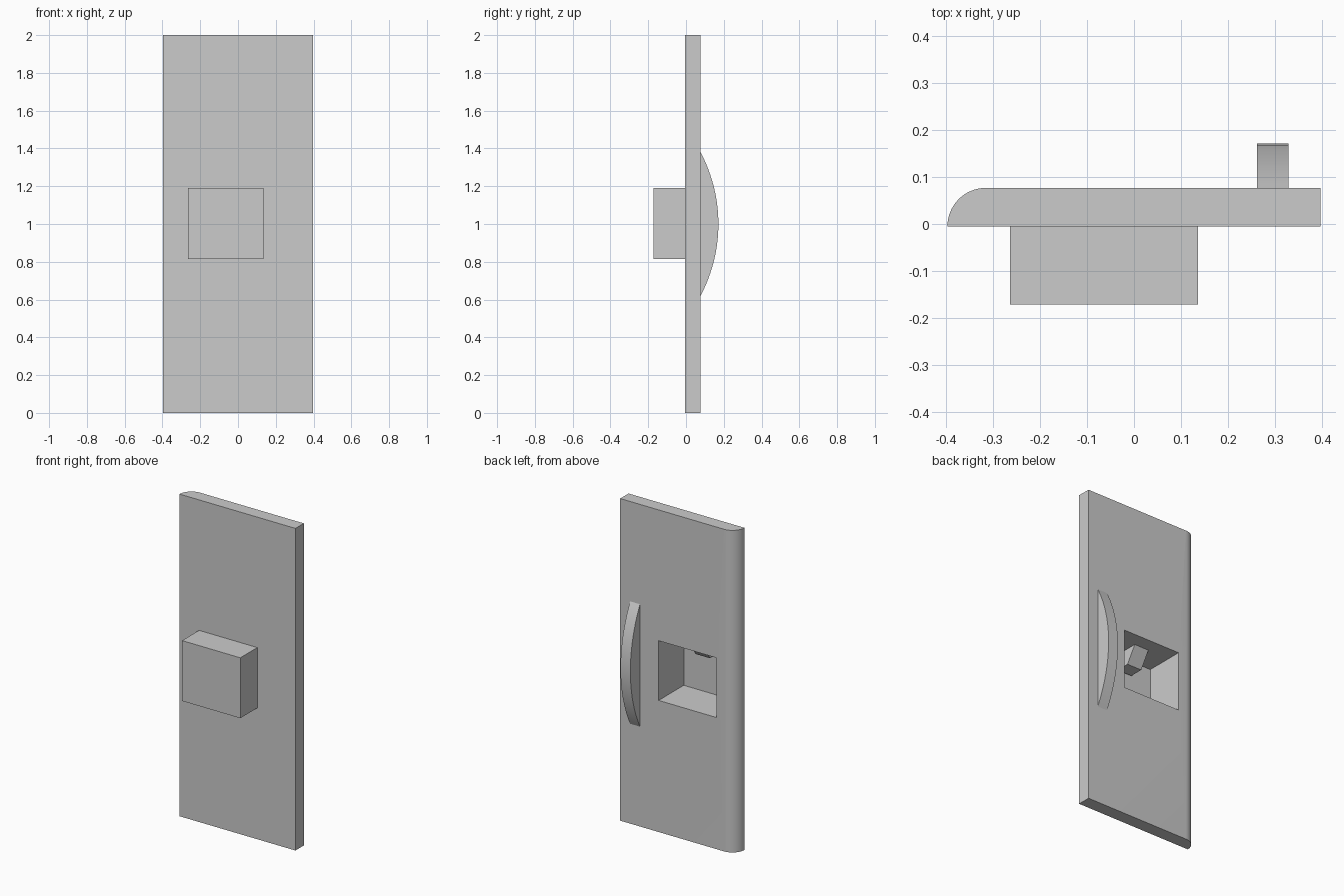
import bpy
import bmesh
import math

if "Cube" in bpy.data.objects:
    bpy.data.objects.remove(bpy.data.objects["Cube"])

# Single flat colour
grey = bpy.data.materials.new("panel_grey")
grey.use_nodes = True
GREY = (0.6, 0.6, 0.6, 1)
grey.diffuse_color = GREY
grey.node_tree.nodes["Principled BSDF"].inputs["Base Color"].default_value = GREY

# Main measurements
HALF_W, HEIGHT = 0.398, 2.0
FRONT, BACK = -0.005, 0.077
BAY_X, BAY_Y, BAY_Z = (-0.264, 0.136), (-0.1715, BACK), (0.815, 1.19)


def finish(name, bm):
    """Turn a bmesh into a named, coloured object."""
    bmesh.ops.recalc_face_normals(bm, faces=bm.faces)
    mesh = bpy.data.meshes.new(name)
    bm.to_mesh(mesh)
    bm.free()
    mesh.materials.append(grey)
    obj = bpy.data.objects.new(name, mesh)
    bpy.context.scene.collection.objects.link(obj)
    return obj


def prism(name, profile, offset):
    """Extrude a closed 3D outline along an offset."""
    bm = bmesh.new()
    face = bm.faces.new([bm.verts.new(p) for p in profile])
    ext = bmesh.ops.extrude_face_region(bm, geom=[face], use_keep_orig=True)
    verts = [v for v in ext["geom"] if isinstance(v, bmesh.types.BMVert)]
    bmesh.ops.translate(bm, verts=verts, vec=offset)
    return finish(name, bm)


def smooth(obj):
    """Smooth shading that keeps sharp edges."""
    bpy.ops.object.select_all(action="DESELECT")
    obj.select_set(True)
    bpy.context.view_layer.objects.active = obj
    bpy.ops.object.shade_smooth_by_angle(angle=math.radians(30))


def block(name, xs, ys, zs):
    outline = [(xs[0], y, z) for y, z in
               ((ys[0], zs[0]), (ys[1], zs[0]), (ys[1], zs[1]), (ys[0], zs[1]))]
    return prism(name, outline, (xs[1] - xs[0], 0, 0))


# Door panel with one rounded back edge
radius = BACK - FRONT
outline = [(HALF_W, FRONT, 0), (HALF_W, BACK, 0)]
STEPS = 16
for i in range(STEPS + 1):
    a = math.pi / 2 * (1 + i / STEPS)
    outline.append((-HALF_W + radius + radius * math.cos(a),
                    FRONT + radius * math.sin(a), 0))
panel = prism("door_panel", outline, (0, 0, HEIGHT))
smooth(panel)

# Opening through the panel
cutter = block("bay_cutter", BAY_X, (FRONT - 0.1, BACK + 0.1), BAY_Z)
cutter.hide_render = True
cutter.hide_set(True)
cutter.display_type = "WIRE"
cut = panel.modifiers.new("bay_opening", "BOOLEAN")
cut.operation = "DIFFERENCE"
cut.solver = "EXACT"
cut.object = cutter

# Thin-walled bay housing, open at the back
housing = block("bay_housing", BAY_X, BAY_Y, BAY_Z)
bm = bmesh.new()
bm.from_mesh(housing.data)
bmesh.ops.delete(bm, geom=[f for f in bm.faces if f.normal.y > 0.9], context="FACES")
bm.to_mesh(housing.data)
bm.free()
walls = housing.modifiers.new("thin_walls", "SOLIDIFY")
walls.thickness = 0.003
walls.offset = -1

# Slanted spout hanging from the bay ceiling
TOP, BOTTOM = BAY_Z[1] - 0.002, 1.088
spout = [(-0.114, -0.01, TOP), (-0.114, -0.097, TOP),
         (-0.114, -0.16, BOTTOM), (-0.114, -0.073, BOTTOM)]
prism("spout", spout, (0.1, 0, 0))

# Bowed handle
HALF_CHORD, RISE = 0.38, 0.0945
arc_r = (HALF_CHORD ** 2 + RISE ** 2) / (2 * RISE)
sweep = math.asin(HALF_CHORD / arc_r)
bow = []
SEGS = 32
for i in range(SEGS + 1):
    a = sweep * (2 * i / SEGS - 1)
    bow.append((0.262, BACK + RISE - arc_r + arc_r * math.cos(a),
                1 + arc_r * math.sin(a)))
smooth(prism("handle", bow, (0.068, 0, 0)))
